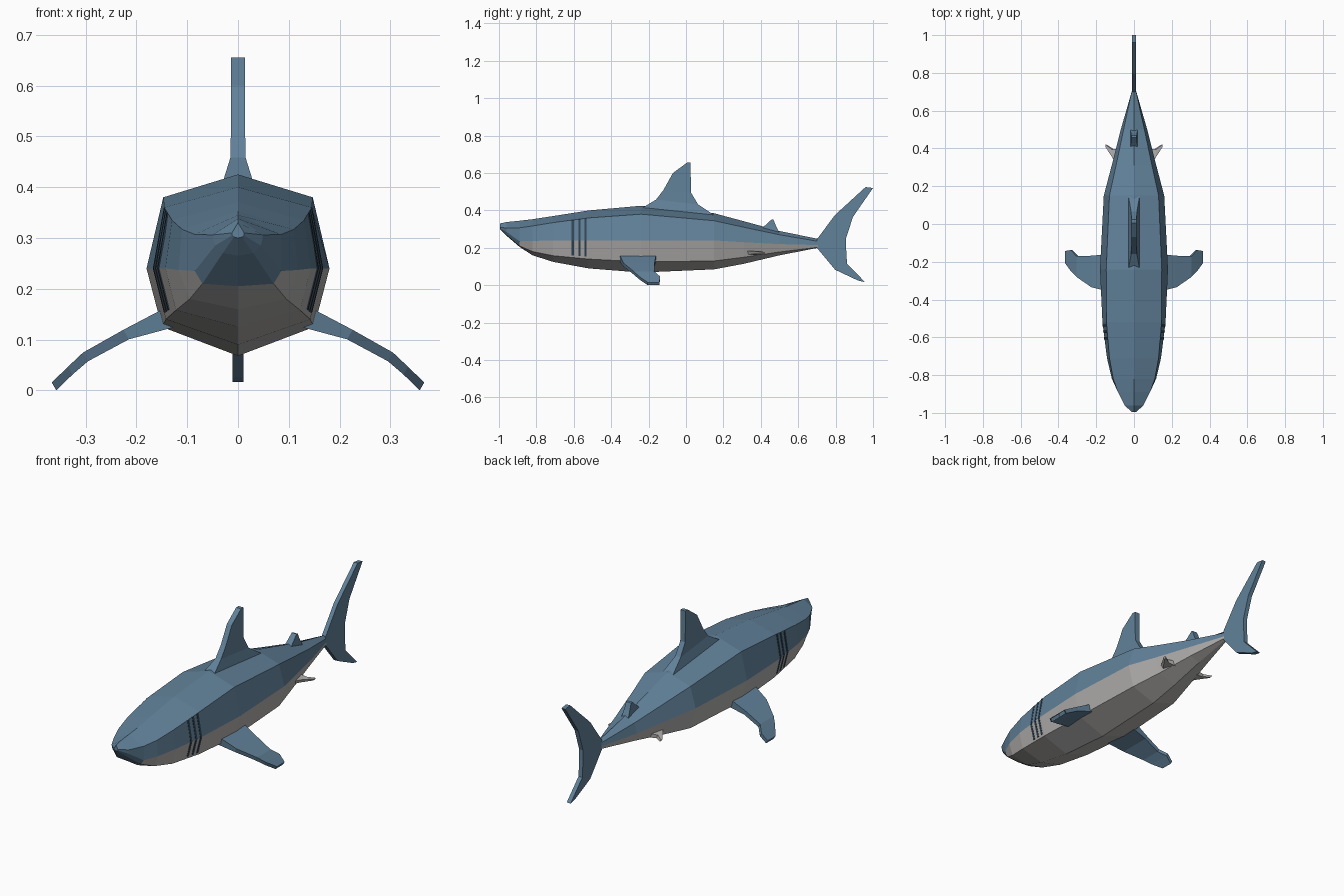
import bpy
import bmesh
from mathutils import Vector

if "Cube" in bpy.data.objects:
    bpy.data.objects.remove(bpy.data.objects["Cube"])


def material(name, rgb):
    m = bpy.data.materials.new(name)
    m.diffuse_color = (*rgb, 1)
    m.use_nodes = True
    m.node_tree.nodes["Principled BSDF"].inputs["Base Color"].default_value = m.diffuse_color
    return m


BLUE = material("slate_blue", (0.12, 0.22, 0.32))
GREY = material("belly_grey", (0.45, 0.44, 0.43))
DARK = material("gill_dark", (0.03, 0.06, 0.09))


def loft(name, rings, mats, pick=None, mirror=False):
    """Skin closed rings of points, cap both ends."""
    bm = bmesh.new()
    loops = [[bm.verts.new(p) for p in ring] for ring in rings]
    n = len(loops[0])
    for k, (a, b) in enumerate(zip(loops, loops[1:])):
        for i in range(n):
            j = (i + 1) % n
            f = bm.faces.new((a[i], a[j], b[j], b[i]))
            f.material_index = pick(k, i) if pick else 0
    bm.faces.new(loops[0])
    bm.faces.new(loops[-1])
    bmesh.ops.recalc_face_normals(bm, faces=bm.faces[:])
    me = bpy.data.meshes.new(name)
    bm.to_mesh(me)
    bm.free()
    ob = bpy.data.objects.new(name, me)
    bpy.context.collection.objects.link(ob)
    for m in mats:
        me.materials.append(m)
    if mirror:
        ob.modifiers.new("Mirror", 'MIRROR')
    return ob


# Body stations: y, top z, shoulder x z, side x z, lower x z, bottom z
BODY = [
    (-0.995, .33, .012, .31, .012, .305, .008, .302, .30),
    (-0.96, .338, .05, .306, .045, .285, .03, .27, .265),
    (-0.89, .345, .085, .307, .085, .235, .07, .21, .205),
    (-0.82, .353, .11, .317, .117, .237, .095, .18, .16),
    (-0.71, .37, .13, .335, .143, .24, .122, .158, .125),
    (-0.52, .40, .145, .36, .167, .24, .142, .14, .09),
    (-0.24, .425, .147, .38, .18, .24, .15, .125, .068),
    (0.15, .385, .13, .345, .16, .24, .13, .13, .085),
    (0.31, .342, .095, .31, .118, .23, .095, .15, .115),
    (0.50, .29, .055, .27, .07, .22, .055, .178, .16),
    (0.705, .248, .011, .235, .011, .215, .011, .203, .20),
]


def body_ring(s):
    y, top, ax, az, bx, bz, cx, cz, bot = s
    half = [(ax, az), (bx, bz), (cx, cz)]
    pts = [(0, top)] + half + [(0, bot)] + [(-x, z) for x, z in reversed(half)]
    return [(x, y, z) for x, z in pts]


# Blue above the side line and under the snout, grey belly elsewhere
loft("body", [body_ring(s) for s in BODY], [BLUE, GREY],
     lambda k, i: 1 if k >= 2 and 2 <= i <= 5 else 0)

# Gill slits: thin strips hugging the flank
for n, y in enumerate((-0.605, -0.57, -0.537)):
    rows = [[], [], []]
    for yy in (y - .006, y + .006):
        t = (yy + 0.71) / 0.19
        s = [a + (b - a) * t for a, b in zip(BODY[4], BODY[5])]
        sh, side, low = Vector((s[2], yy, s[3])), Vector((s[4], yy, s[5])), Vector((s[6], yy, s[7]))
        for row, p in zip(rows, (sh, side, low.lerp(side, .12))):
            row.append(p)
    rings = []
    for a, b in rows:
        o = Vector((.002, 0, 0))
        rings.append([a + o, b + o, b - 3 * o, a - 3 * o])
    loft(f"gill_slit_{n + 1}", rings, [DARK], mirror=True)


def upright_fin(name, rows):
    """Rows: leading y z, trailing y z, half thickness."""
    loft(name, [[(-t, a, b), (t, a, b), (t, c, d), (-t, c, d)]
                for a, b, c, d, t in rows], [BLUE])


def side_fin(name, rows, mat):
    """Rows: x, z, leading y, trailing y, half thickness."""
    rings = []
    for x, z, a, b, t in rows:
        u, w = .5 * t, .85 * t
        rings.append([(x - u, a, z + w * -1), (x + u, a, z + w),
                      (x + u, b, z + w), (x - u, b, z - w)])
    loft(name, rings, [mat], mirror=True)


# Back fins
upright_fin("dorsal_fin", [
    (-.24, .41, .15, .375, .03), (-.16, .458, .065, .432, .015),
    (-.12, .51, .027, .495, .014), (-.07, .60, .025, .60, .014),
    (.005, .655, .025, .655, .014)])
upright_fin("second_dorsal_fin", [
    (.40, .30, .50, .28, .02), (.43, .326, .482, .315, .016),
    (.458, .352, .468, .35, .014)])

# Tail fin, lower tip to upper tip
upright_fin("tail_fin", [
    (.92, .025, .957, .017, .011), (.797, .083, .861, .115, .011),
    (.70, .20, .856, .20, .011), (.70, .246, .856, .253, .011),
    (.797, .376, .893, .366, .011), (.96, .525, 1.0, .52, .011)])

# Paired fins
side_fin("pectoral_fin", [
    (.13, .145, -.355, -.16, .022), (.22, .11, -.335, -.168, .011),
    (.30, .066, -.28, -.17, .010), (.33, .039, -.25, -.138, .009),
    (.362, .008, -.205, -.143, .009)], BLUE)
side_fin("pelvic_fin", [
    (.075, .172, .30, .40, .014), (.112, .175, .355, .395, .010),
    (.148, .172, .408, .42, .006)], GREY)
